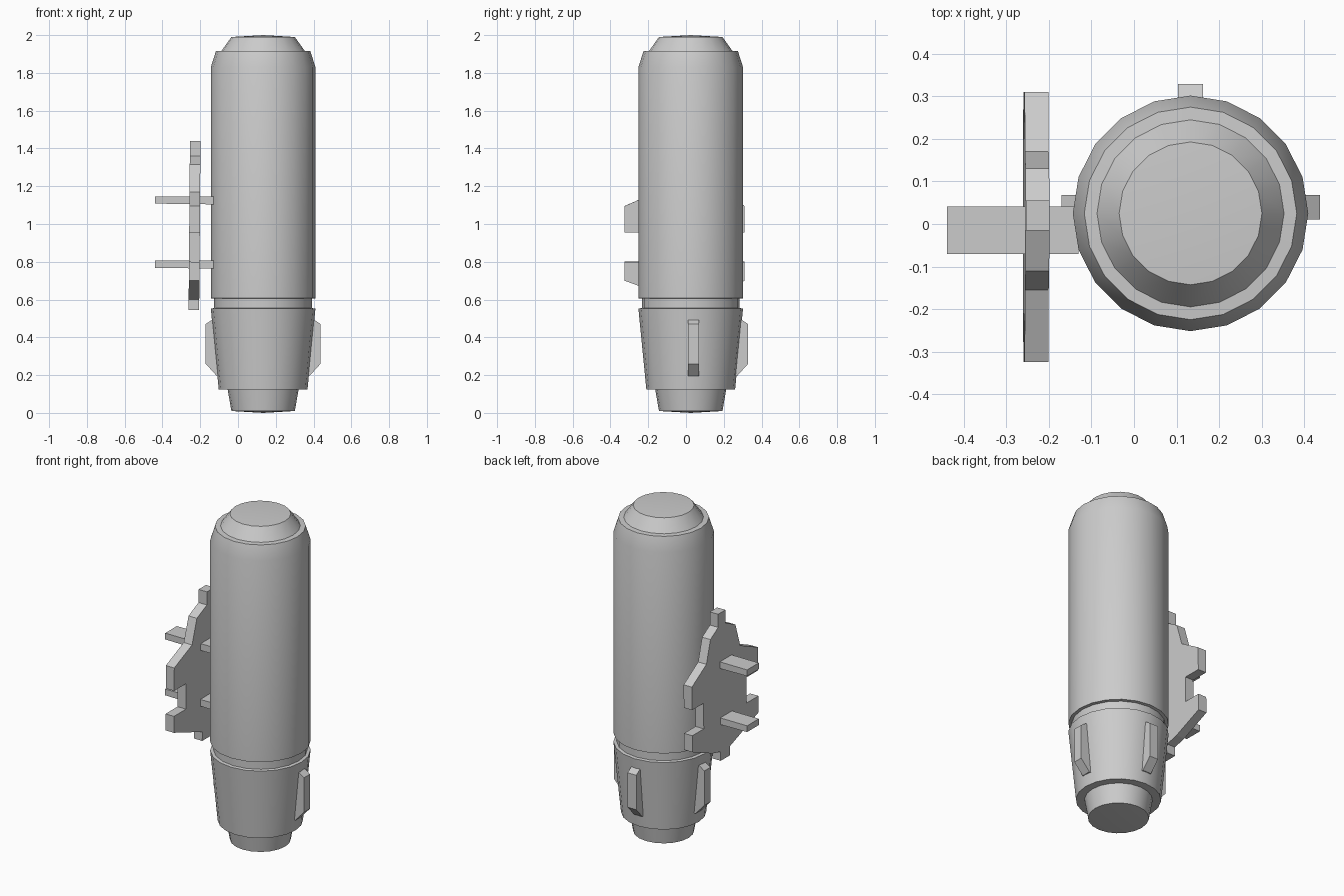
import bpy, bmesh
from math import pi, sin, cos, radians

if "Cube" in bpy.data.objects:
    bpy.data.objects.remove(bpy.data.objects["Cube"])

CX, CY, SIDES = 0.133, 0.025, 20


def finish(name, bm, location=(0, 0, 0), rotation=(0, 0, 0), smooth=False):
    bmesh.ops.recalc_face_normals(bm, faces=bm.faces)
    mesh = bpy.data.meshes.new(name)
    bm.to_mesh(mesh)
    bm.free()
    obj = bpy.data.objects.new(name, mesh)
    bpy.context.collection.objects.link(obj)
    obj.location, obj.rotation_euler = location, rotation
    if smooth:
        bpy.ops.object.select_all(action='DESELECT')
        bpy.context.view_layer.objects.active = obj
        obj.select_set(True)
        bpy.ops.object.shade_smooth_by_angle(angle=radians(30))
    return obj


def lathe(name, profile, location):
    """Revolve (radius, z) points; the first and last lie on the axis."""
    bm = bmesh.new()
    rings = [[bm.verts.new((r * cos(2 * pi * i / SIDES), r * sin(2 * pi * i / SIDES), z))
              for i in range(SIDES)] for r, z in profile[1:-1]]
    for i in range(SIDES):
        j = (i + 1) % SIDES
        for a, b in zip(rings, rings[1:]):
            bm.faces.new((a[i], a[j], b[j], b[i]))
    for ring, (_, z) in ((rings[0], profile[0]), (rings[-1], profile[-1])):
        tip = bm.verts.new((0, 0, z))
        for i in range(SIDES):
            bm.faces.new((ring[i], ring[(i + 1) % SIDES], tip))
    return finish(name, bm, location, smooth=True)


def prism(name, outline, thickness, location, rotation):
    """Extrude a local x-z outline symmetrically along local y."""
    bm = bmesh.new()
    face = bm.faces.new([bm.verts.new((u, -thickness / 2, z)) for u, z in outline])
    new = bmesh.ops.extrude_face_region(bm, geom=[face])["geom"]
    bmesh.ops.translate(bm, vec=(0, thickness, 0),
                        verts=[v for v in new if isinstance(v, bmesh.types.BMVert)])
    return finish(name, bm, location, rotation)


# Cylinder body: end plug, tapered skirt, groove, tank and stepped cap
lathe("cylinder_body", [
    (0, 0), (0.168, 0.01), (0.188, 0.125), (0.235, 0.125),
    (0.277, 0.552), (0.259, 0.555), (0.259, 0.605), (0.277, 0.607),
    (0.277, 1.83), (0.25, 1.915), (0.22, 1.917), (0.168, 1.99), (0, 2.0),
], (CX, CY, 0))

# Three fins on the skirt (none on the front)
fin = [(0.22, 0.195), (0.245, 0.195), (0.304, 0.26), (0.304, 0.47), (0.27, 0.493), (0.22, 0.493)]
for name, y, angle in (("right_fin", 0.039, 0), ("back_fin", CY, pi / 2), ("left_fin", 0.039, pi)):
    prism(name, fin, 0.058, (CX, y, 0), (0, 0, angle))

# Side mounting plate with notched edges, tilted very slightly
plate = [
    (-0.015, 1.44), (-0.015, 1.36), (-0.11, 1.315), (-0.155, 1.17), (-0.325, 1.095),
    (-0.325, 0.955), (-0.21, 0.955), (-0.21, 0.8), (-0.325, 0.8), (-0.325, 0.7),
    (-0.05, 0.6), (-0.05, 0.545), (0.04, 0.545), (0.04, 0.6), (0.12, 0.62), (0.31, 0.7),
    (0.31, 0.8), (0.2, 0.8), (0.2, 0.955), (0.31, 0.955), (0.31, 1.095),
    (0.17, 1.18), (0.13, 1.315), (0.055, 1.36), (0.055, 1.44),
]
prism("mounting_plate", [(y, z - 1) for y, z in plate], 0.056, (-0.23, 0, 1), (0.008, 0, pi / 2))

# Two struts running through the plate into the body
strut = [(-0.44, -0.017), (-0.13, -0.021), (-0.13, 0.021), (-0.44, 0.021)]
for name, z in (("upper_strut", 1.125), ("lower_strut", 0.785)):
    prism(name, strut, 0.112, (0, -0.015, z), (0, 0, 0))
